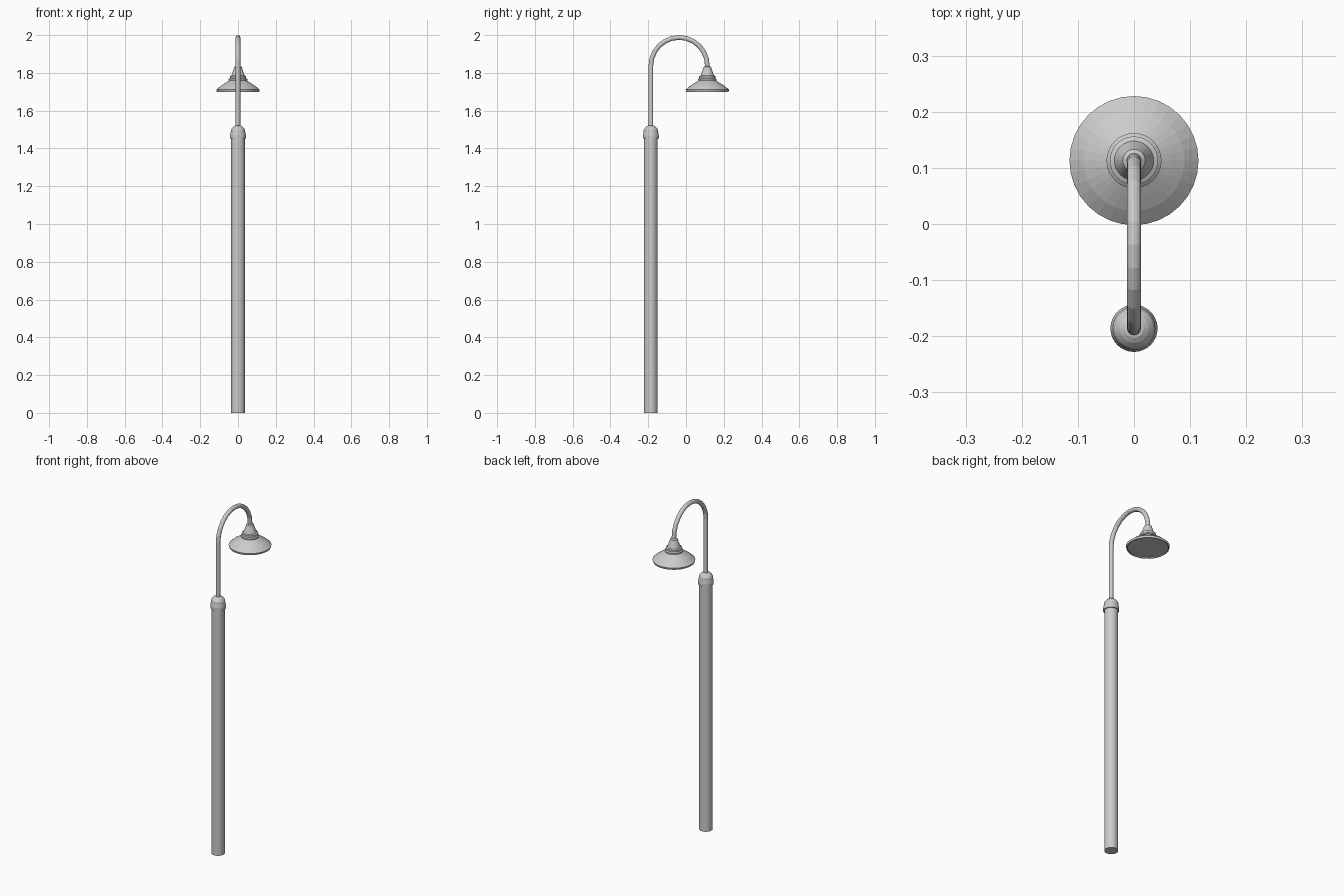
import bpy, bmesh, math
from mathutils import Vector

if "Cube" in bpy.data.objects:
    bpy.data.objects.remove(bpy.data.objects["Cube"])

POST_Y, LAMP_Y = -0.186, 0.113
SIDES = 32


def mesh_object(name, bm):
    bmesh.ops.recalc_face_normals(bm, faces=bm.faces[:])
    me = bpy.data.meshes.new(name)
    bm.to_mesh(me)
    bm.free()
    ob = bpy.data.objects.new(name, me)
    bpy.context.collection.objects.link(ob)
    return ob


def skin(name, rings):
    """Bridge a list of vertex rings and cap both ends."""
    bm = bmesh.new()
    loops = [[bm.verts.new(p) for p in ring] for ring in rings]
    n = len(loops[0])
    for a, b in zip(loops, loops[1:]):
        for i in range(n):
            j = (i + 1) % n
            bm.faces.new((a[i], a[j], b[j], b[i]))
    bm.faces.new(loops[0][::-1])
    bm.faces.new(loops[-1])
    return mesh_object(name, bm)


def lathe(name, y, profile):
    angles = [2 * math.pi * i / SIDES for i in range(SIDES)]
    return skin(name, [[(r * math.cos(a), y + r * math.sin(a), z) for a in angles]
                       for r, z in profile])


# Post
lathe("post", POST_Y, [(0.036, 0), (0.036, 1.455)])

# Stepped cap with domed top
lathe("post_cap", POST_Y, [
    (0.036, 1.452), (0.042, 1.452), (0.042, 1.468), (0.038, 1.490), (0.038, 1.496),
    (0.034, 1.505), (0.026, 1.514), (0.017, 1.520), (0.012, 1.521)])

# Gooseneck tube: straight riser, then half circle down to the lamp
tube_r = 0.0125
arc_r = (LAMP_Y - POST_Y) / 2
mid_y, mid_z = (LAMP_Y + POST_Y) / 2, 2 - tube_r - arc_r
path = [(POST_Y, 1.51, math.pi)]
for k in range(13):
    t = math.pi * (1 - k / 12)
    path.append((mid_y + arc_r * math.cos(t), mid_z + arc_r * math.sin(t), t))
path.append((LAMP_Y, 1.825, 0))
rings = []
for y, z, t in path:
    out = Vector((0, math.cos(t), math.sin(t)))
    rings.append([Vector((tube_r * math.cos(a), y, z)) + out * tube_r * math.sin(a)
                  for a in (2 * math.pi * i / 16 for i in range(16))])
skin("gooseneck", rings)

# Lamp fitting: tapered socket and collar
lathe("lamp_socket", LAMP_Y, [
    (0.040, 1.757), (0.049, 1.760), (0.049, 1.767), (0.043, 1.772), (0.043, 1.783),
    (0.035, 1.787), (0.032, 1.795), (0.024, 1.818), (0.020, 1.831), (0.013, 1.836)])

# Flared shade with rim and slightly recessed underside
lathe("lamp_shade", LAMP_Y, [
    (0.107, 1.706), (0.107, 1.700), (0.112, 1.700), (0.115, 1.711),
    (0.090, 1.732), (0.065, 1.748), (0.045, 1.760)])
